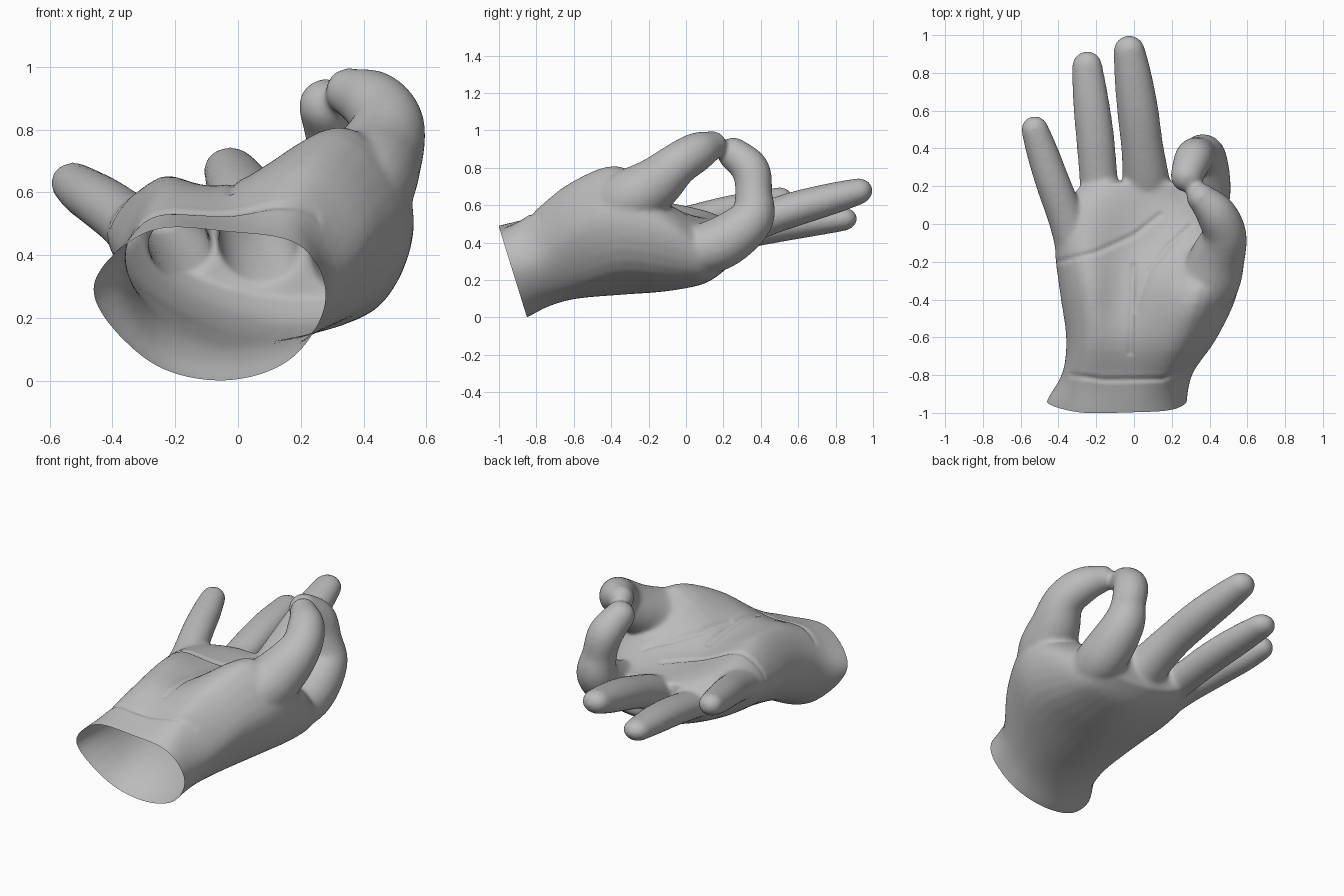
import bpy, bmesh, math
from mathutils import Vector
from mathutils.geometry import intersect_point_line

if "Cube" in bpy.data.objects:
    bpy.data.objects.remove(bpy.data.objects["Cube"])

skin = bpy.data.materials.new("plain grey")
skin.diffuse_color = (0.5, 0.5, 0.5, 1)
skin.use_nodes = True
skin.node_tree.nodes["Principled BSDF"].inputs["Base Color"].default_value = skin.diffuse_color


def spline(points, t, closed=False):
    """Catmull-Rom point at parameter t along a list of vectors."""
    n = len(points)
    i = int(math.floor(t))
    if not closed:
        i = min(i, n - 2)
    f = t - i
    pick = (lambda k: points[k % n]) if closed else (lambda k: points[max(0, min(n - 1, k))])
    a, b, c, d = (pick(i + k) for k in (-1, 0, 1, 2))
    return 0.5 * (2 * b + (c - a) * f + (2 * a - 5 * b + 4 * c - d) * f * f
                  + (3 * b - a - 3 * c + d) * f ** 3)


def loft(bm, rings):
    """Closed skin over equal-sized rings of points."""
    rows = [[bm.verts.new(p) for p in ring] for ring in rings]
    n = len(rows[0])
    for r, s in zip(rows, rows[1:]):
        for i in range(n):
            j = (i + 1) % n
            bm.faces.new((r[i], r[j], s[j], s[i]))
    bm.faces.new(rows[0][::-1])
    bm.faces.new(rows[-1])


def finger(bm, joints, flat=1.0):
    """Tapered round-ended tube; joints are (x, y, z, radius)."""
    pts = [Vector(j) for j in joints]
    steps = 6 * (len(pts) - 1)
    path = [spline(pts, k / 6) for k in range(steps + 1)]
    rings = []
    side = Vector((1, 0, 0))

    def ring(c, d, r):
        u = (side - d * side.dot(d)).normalized()
        v = d.cross(u)
        rings.append([c + r * (u * math.cos(a) + v * flat * math.sin(a))
                      for a in (math.tau * i / 20 for i in range(20))])

    for k, p in enumerate(path):
        q0, q1 = path[max(0, k - 1)], path[min(steps, k + 1)]
        d = (q1.xyz - q0.xyz).normalized()
        ring(p.xyz, d, p.w)
    for k in range(1, 6):                       # rounded tip
        a = k * math.radians(17)
        ring(p.xyz + d * p.w * math.sin(a), d, p.w * math.cos(a))
    loft(bm, rings)


bm = bmesh.new()

# Palm and wrist sections: y, slant, then x,z pairs from little-finger side over the palm and back below
SECTIONS = [
    (-.85, -.31, -.465, .29, -.29, .475, -.03, .475, .20, .43, .28, .26, .17, .07, -.05, .0, -.29, .065),
    (-.72, -.20, -.38, .34, -.28, .52, -.03, .53, .19, .54, .315, .32, .20, .12, -.03, .06, -.26, .13),
    (-.58, -.05, -.36, .40, -.25, .61, -.03, .62, .26, .72, .44, .48, .29, .18, 0, .10, -.25, .19),
    (-.35, 0, -.395, .44, -.25, .65, -.02, .61, .34, .81, .55, .56, .43, .25, .05, .12, -.27, .25),
    (-.10, 0, -.42, .47, -.27, .615, 0, .56, .35, .61, .545, .48, .44, .23, .10, .14, -.25, .265),
    (.10, 0, -.36, .48, -.24, .57, 0, .54, .27, .51, .47, .38, .41, .22, .12, .185, -.20, .295),
    (.22, 0, -.27, .45, -.18, .52, 0, .525, .19, .51, .40, .42, .36, .28, .10, .27, -.15, .34),
]
sections = []
for y, slant, *xz in SECTIONS:
    ctrl = [Vector((x, y + slant * z, z)) for x, z in zip(xz[::2], xz[1::2])]
    sections.append([spline(ctrl, i / 5, True) for i in range(40)])
# run the wrist on past its cut plane
cut_dir = Vector((0, -1, -.31)).normalized()
sections.insert(0, [p + cut_dir * .08 for p in sections[0]])
columns = list(zip(*sections))
loft(bm, [[spline(c, k / 4) for c in columns] for k in range(4 * (len(sections) - 1) + 1)])

# Thumb
finger(bm, [(.24, -.52, .50, .11), (.38, -.33, .61, .165), (.445, -.17, .71, .145),
            (.478, -.05, .815, .117), (.43, .06, .885, .106), (.355, .14, .92, .078)])
# Index finger, curled round to the thumb
finger(bm, [(.34, -.08, .34, .12), (.37, .16, .385, .142), (.37, .345, .52, .122),
            (.345, .362, .66, .10), (.315, .345, .79, .102), (.28, .255, .875, .088)])
# Middle finger
finger(bm, [(.10, -.05, .29, .125), (.075, .14, .39, .13), (.06, .27, .46, .122), (.042, .42, .525, .112),
            (.02, .60, .585, .11), (-.005, .78, .635, .10), (-.025, .915, .672, .085)], .85)
# Ring finger
finger(bm, [(-.13, -.06, .37, .11), (-.165, .10, .405, .11), (-.185, .22, .43, .102), (-.205, .45, .475, .102),
            (-.228, .65, .505, .096), (-.248, .835, .525, .081)], .8)
# Little finger
finger(bm, [(-.30, -.15, .46, .11), (-.355, .02, .51, .098), (-.43, .22, .565, .092), (-.485, .38, .60, .085),
            (-.525, .50, .63, .073)], .92)

bmesh.ops.recalc_face_normals(bm, faces=bm.faces)
mesh = bpy.data.meshes.new("hand")
bm.to_mesh(mesh)
bm.free()
hand = bpy.data.objects.new("hand", mesh)
bpy.context.collection.objects.link(hand)

# Fuse the parts into one skin
fuse = hand.modifiers.new("fuse", 'REMESH')
fuse.mode = 'VOXEL'
fuse.voxel_size = 0.012
soft = hand.modifiers.new("soften", 'SMOOTH')
soft.factor = 0.5
soft.iterations = 16
fused = bpy.data.meshes.new_from_object(hand.evaluated_get(bpy.context.evaluated_depsgraph_get()))
hand.modifiers.clear()
hand.data = fused

bm = bmesh.new()
bm.from_mesh(fused)
# Open wrist
bmesh.ops.bisect_plane(bm, geom=bm.verts[:] + bm.edges[:] + bm.faces[:], dist=1e-5,
                       plane_co=(0, -.85, 0), plane_no=cut_dir, clear_outer=True)

# Palm and wrist creases, pressed in from above
CREASES = [
    [(-.33, -.80), (-.15, -.825), (.15, -.82), (.25, -.78)],
    [(-.02, -.68), (-.01, -.45), (.0, -.22)],
    [(.01, -.46), (.08, -.25), (.18, -.12), (.30, -.01)],
    [(-.40, -.20), (-.20, -.15), (.0, -.06), (.14, .05)],
]
bm.normal_update()
pressed = []
for v in bm.verts:
    if v.normal.z < .3 or v.co.y > .1:
        continue
    p = Vector((v.co.x, v.co.y, 0))
    best = 1.0
    for line in CREASES:
        for a, b in zip(line, line[1:]):
            a, b = Vector((*a, 0)), Vector((*b, 0))
            q, t = intersect_point_line(p, a, b)
            best = min(best, (a.lerp(b, max(0, min(1, t))) - p).length)
    if best < .022:
        pressed.append((v, .010 * (1 - best / .022)))
for v, depth in pressed:
    v.co.z -= depth
bm.to_mesh(fused)
bm.free()

fused.materials.clear()
fused.materials.append(skin)
bpy.context.view_layer.objects.active = hand
hand.select_set(True)
bpy.ops.object.shade_smooth_by_angle(angle=math.radians(50))
